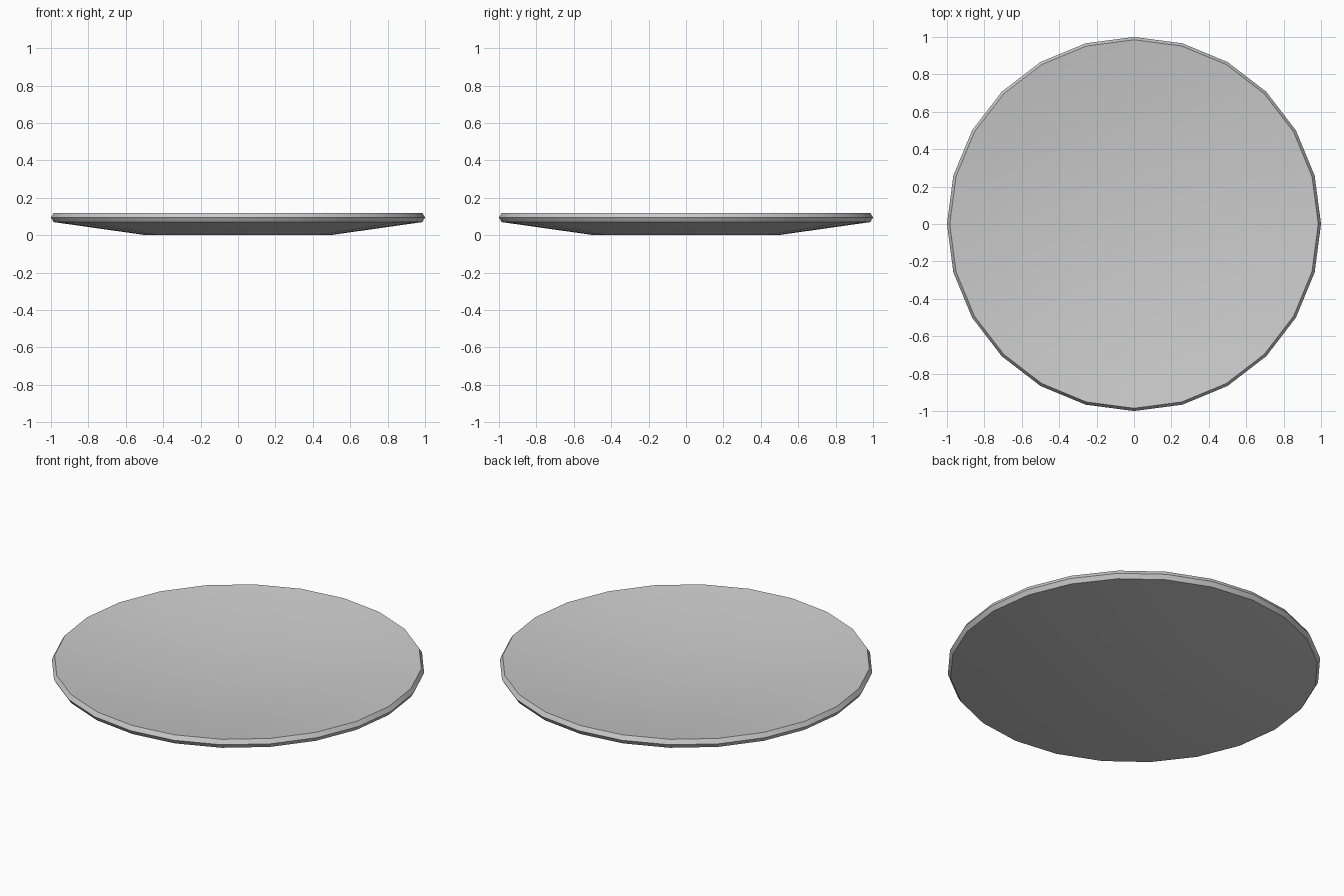
import bpy, bmesh, math

if "Cube" in bpy.data.objects:
    bpy.data.objects.remove(bpy.data.objects["Cube"])

SIDES = 24

def lathe(name, profile):
    """Revolve (radius, z) points around z; zero radius becomes a single pole."""
    bm = bmesh.new()
    rings = []
    for r, z in profile:
        if r == 0:
            rings.append([bm.verts.new((0, 0, z))] * SIDES)
        else:
            rings.append([bm.verts.new((r * math.cos(2 * math.pi * i / SIDES),
                                        r * math.sin(2 * math.pi * i / SIDES), z))
                          for i in range(SIDES)])
    for a, b in zip(rings, rings[1:]):
        for i in range(SIDES):
            j = (i + 1) % SIDES
            quad = dict.fromkeys((a[i], a[j], b[j], b[i]))
            bm.faces.new(list(quad))
    bmesh.ops.recalc_face_normals(bm, faces=bm.faces)
    mesh = bpy.data.meshes.new(name)
    bm.to_mesh(mesh)
    bm.free()
    obj = bpy.data.objects.new(name, mesh)
    bpy.context.collection.objects.link(obj)
    bpy.context.view_layer.objects.active = obj
    obj.select_set(True)
    bpy.ops.object.shade_smooth_by_angle(angle=math.radians(30))
    return obj

# Underside: flat foot, sloped wall, bevelled rim
outside = [(0, 0), (0.49, 0), (0.985, 0.07), (1.0, 0.095)]
# Shallow curved dish on top, from rim to centre
dish = [(r, 0.045 + 0.0773 * r * r) for r in (0.985, 0.8, 0.6, 0.4, 0.2, 0)]
lathe("plate", outside + dish)
